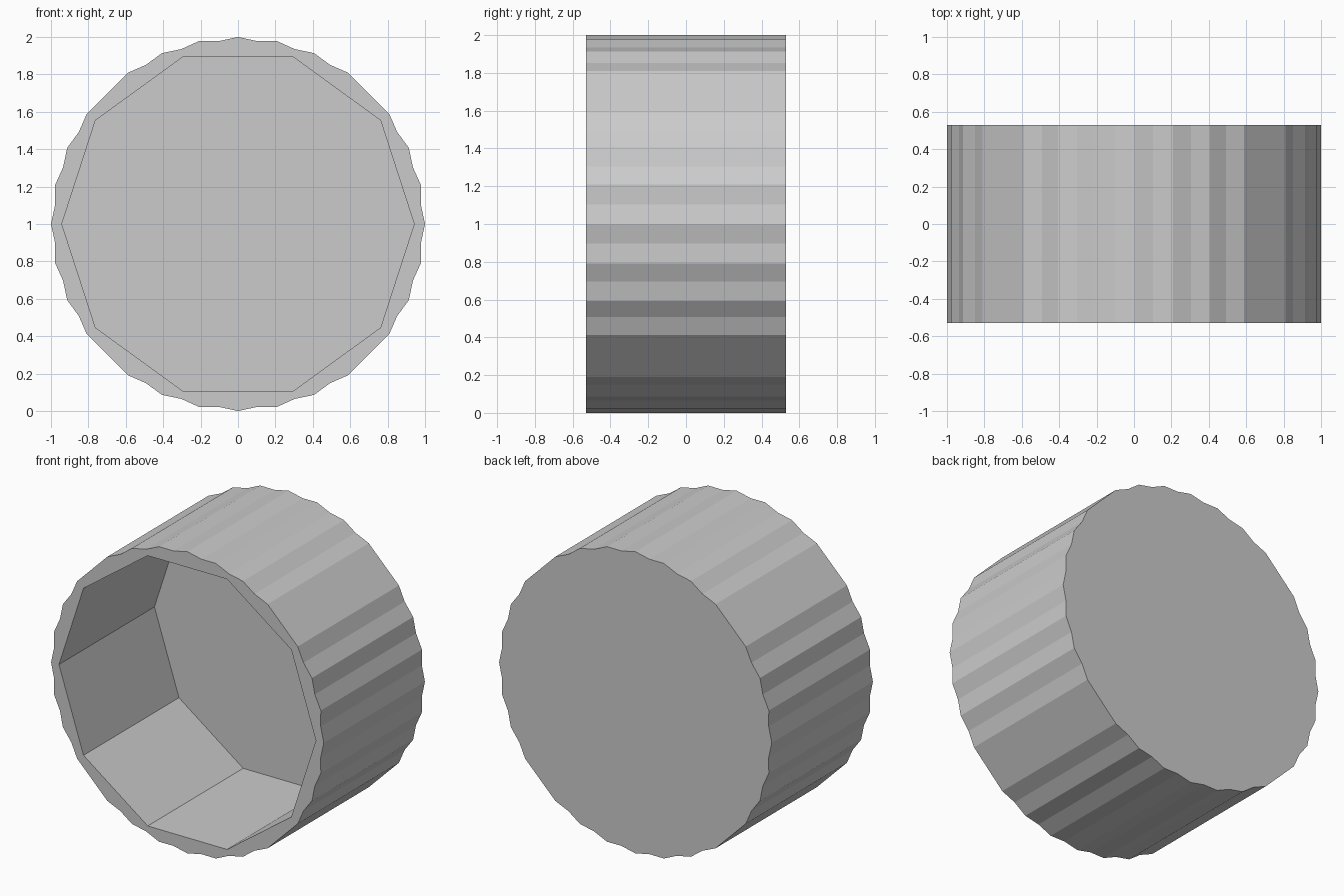
import bpy, bmesh
from math import sin, cos, radians

if "Cube" in bpy.data.objects:
    bpy.data.objects.remove(bpy.data.objects["Cube"])

HALF = 0.53      # half depth along y
FLOOR_Y = 0.47   # inner floor of the cup
CENTRE_Z = 1.0


def ring(bm, polar, y):
    """Closed loop of vertices and edges in the xz plane."""
    vs = [bm.verts.new((r * cos(radians(a)), y, CENTRE_Z + r * sin(radians(a))))
          for a, r in polar]
    es = [bm.edges.new((vs[i], vs[(i + 1) % len(vs)])) for i in range(len(vs))]
    return vs, es


def walls(bm, a, b):
    n = len(a)
    for i in range(n):
        j = (i + 1) % n
        bm.faces.new((a[i], a[j], b[j], b[i]))


# Outer outline: scalloped arcs in each quadrant joined by a flat facet
quadrant = [(0, 1), (6, .983), (12, 1), (18, .983), (24, 1), (30, .983), (36, 1),
            (54, 1), (60, .983), (66, 1), (72, .983), (78, 1), (84, .983)]
outer = []
for q in range(4):
    outer += [(a + 90 * q, r) for a, r in quadrant]

# Inner outline: regular decagon
inner = [(36 * k, 0.942) for k in range(10)]

bm = bmesh.new()
front_out, e_out = ring(bm, outer, -HALF)
back_out, _ = ring(bm, outer, HALF)
front_in, e_in = ring(bm, inner, -HALF)
floor_in, _ = ring(bm, inner, FLOOR_Y)

# Front rim between the two outlines
bmesh.ops.triangle_fill(bm, edges=e_out + e_in, use_beauty=True, normal=(0, -1, 0))
# Outer wall, inner wall, back and cup floor
walls(bm, front_out, back_out)
walls(bm, front_in, floor_in)
bm.faces.new(back_out)
bm.faces.new(floor_in)
bmesh.ops.recalc_face_normals(bm, faces=bm.faces)

mesh = bpy.data.meshes.new("round_cup")
bm.to_mesh(mesh)
bm.free()
cup = bpy.data.objects.new("round_cup", mesh)
bpy.context.collection.objects.link(cup)
